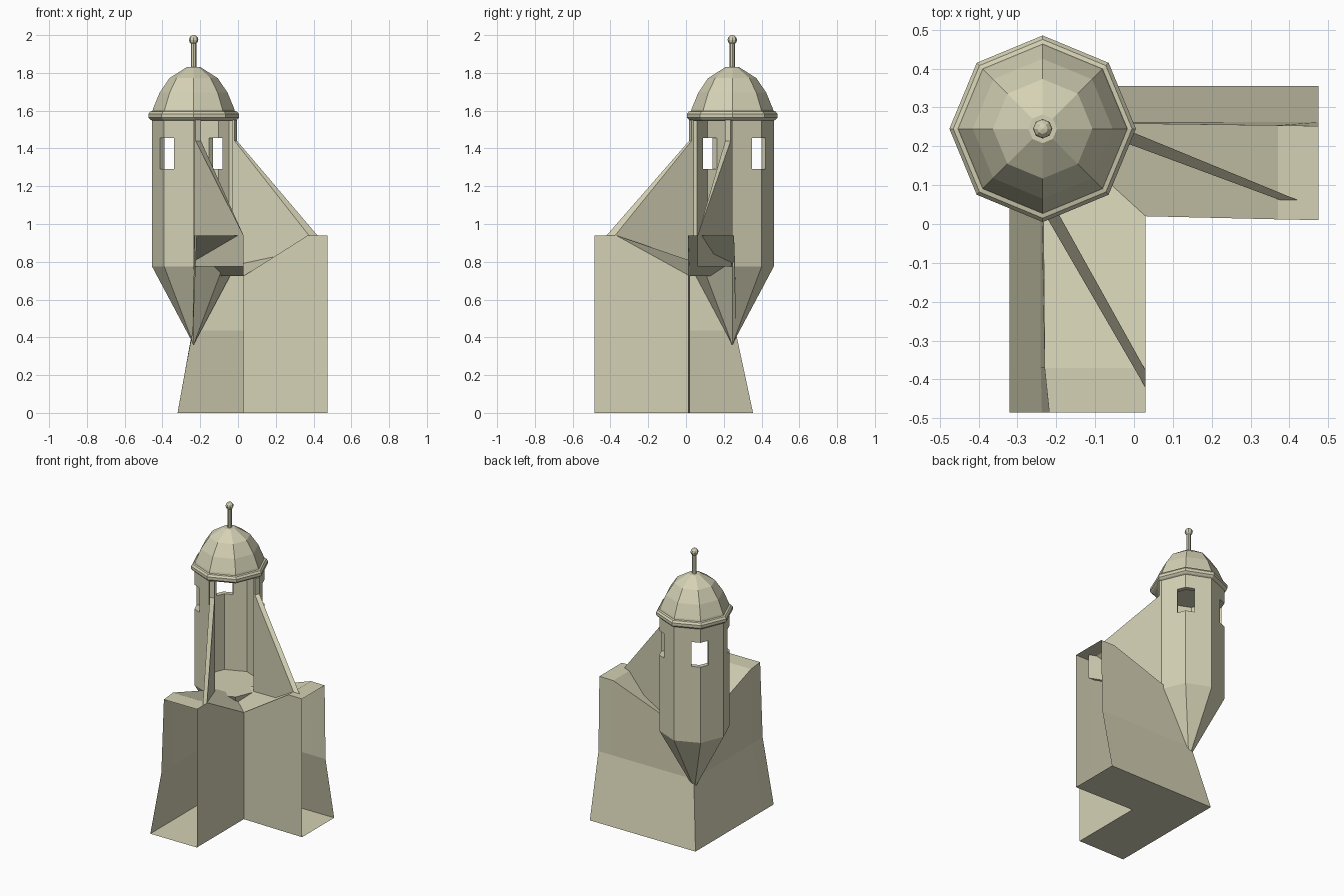
import bpy, bmesh
from math import sin, cos, pi, radians
from mathutils import Matrix, Vector

if "Cube" in bpy.data.objects:
    bpy.data.objects.remove(bpy.data.objects["Cube"])

CX, CY = -0.235, 0.245   # turret axis
stone = bpy.data.materials.new("stone")
stone.diffuse_color = (0.66, 0.64, 0.46, 1)
stone.use_nodes = True
stone.node_tree.nodes["Principled BSDF"].inputs["Base Color"].default_value = stone.diffuse_color


def add_mesh(name, verts, faces, mat=True):
    me = bpy.data.meshes.new(name)
    me.from_pydata(verts, [], faces)
    bm = bmesh.new()
    bm.from_mesh(me)
    bmesh.ops.recalc_face_normals(bm, faces=bm.faces)
    bm.to_mesh(me)
    bm.free()
    if mat:
        me.materials.append(stone)
    ob = bpy.data.objects.new(name, me)
    bpy.context.collection.objects.link(ob)
    return ob


def lathe(name, profile, sides=8):
    """Turn a (radius, z) profile about the turret axis, capped at both ends."""
    verts = [(CX + r * cos(2 * pi * i / sides), CY + r * sin(2 * pi * i / sides), z)
             for r, z in profile for i in range(sides)]
    faces = [(k * sides + i, k * sides + (i + 1) % sides,
              (k + 1) * sides + (i + 1) % sides, (k + 1) * sides + i)
             for k in range(len(profile) - 1) for i in range(sides)]
    faces.append(tuple(range(sides)))
    faces.append(tuple((len(profile) - 1) * sides + i for i in range(sides)))
    return add_mesh(name, verts, faces)


def prism(name, plan, z0, z1):
    n = len(plan)
    verts = [(x, y, z) for z in (z0, z1) for x, y in plan]
    faces = [(i, (i + 1) % n, n + (i + 1) % n, n + i) for i in range(n)]
    faces += [tuple(range(n)), tuple(range(n, 2 * n))]
    return add_mesh(name, verts, faces)


# L-shaped hollow rampart: stations of inner, outer foot, batter line, outer top, top height
stations = [
    ((0.475, 0.01), (0.475, 0.355), (0.475, 0.262), (0.475, 0.252), 0.94),
    ((0.37, 0.012), (0.37, 0.355), (0.37, 0.262), (0.37, 0.254), 0.94),
    ((0.03, 0.02), (-0.32, 0.355), (-0.242, 0.262), (-0.235, 0.262), 0.725),
    ((0.03, -0.37), (-0.32, -0.37), (-0.24, -0.37), (-0.23, -0.37), 0.94),
    ((0.03, -0.485), (-0.32, -0.485), (-0.237, -0.485), (-0.218, -0.485), 0.94),
]
verts, faces = [], []
for inn, foot, mid, top, zt in stations:
    verts += [(*inn, 0), (*foot, 0), (*mid, 0.435), (*top, zt), (*inn, zt)]
for s in range(4):
    for k in range(5):
        faces.append((s * 5 + k, s * 5 + (k + 1) % 5, s * 5 + 5 + (k + 1) % 5, s * 5 + 5 + k))
add_mesh("rampart", verts, faces)

# Tapered corbel under the turret; its top is the turret floor
lathe("corbel", [(0.002, 0.36), (0.015, 0.39), (0.22, 0.775)])

# Turret wall: six of eight sides, open toward the inner corner
ring = [(r, radians(45 * i)) for r, order in ((0.22, range(7)), (0.187, range(6, -1, -1)))
        for i in order]
wall = prism("turret_wall", [(CX + r * cos(a), CY + r * sin(a)) for r, a in ring], 0.775, 1.55)

# Window openings on three corners of the wall
bm = bmesh.new()
for deg in (45, 135, 225):
    m = (Matrix.Translation((CX, CY, 1.373)) @ Matrix.Rotation(radians(deg), 4, 'Z')
         @ Matrix.Translation((0.2, 0, 0)) @ Matrix.Diagonal((0.16, 0.104, 0.166, 1)))
    bmesh.ops.create_cube(bm, size=1, matrix=m)
me = bpy.data.meshes.new("window_cutter")
bm.to_mesh(me)
bm.free()
cutter = bpy.data.objects.new("window_cutter", me)
bpy.context.collection.objects.link(cutter)
cutter.hide_render = True
cutter.display_type = 'WIRE'
mod = wall.modifiers.new("windows", 'BOOLEAN')
mod.object = cutter
mod.operation = 'DIFFERENCE'
mod.solver = 'EXACT'
bpy.context.view_layer.objects.active = wall
wall.select_set(True)
bpy.ops.object.modifier_apply(modifier=mod.name)
bpy.data.objects.remove(cutter)

# Cornice and faceted dome
lathe("cornice", [(0.215, 1.545), (0.23, 1.553), (0.24, 1.563), (0.24, 1.582),
                  (0.23, 1.595), (0.21, 1.6)])
lathe("dome", [(0.22, 1.59), (0.215, 1.61), (0.18, 1.695), (0.128, 1.772), (0.037, 1.83)])

# Finial: rod and ball
lathe("finial_rod", [(0.014, 1.82), (0.014, 1.96)])
lathe("finial_ball", [(0.025 * sin(t), 1.975 - 0.025 * cos(t))
                      for t in [pi * (0.02 + 0.96 * k / 6) for k in range(7)]])


# Sloping wing walls from the open sides of the turret down to the rampart
def wing(name, near, far):
    verts = []
    for n, f in zip(near, far):
        n, f = Vector(n), Vector(f)
        k = n.lerp(f, 0.03)
        verts += [(*n, 0.775), (*n, 1.55), (*k, 1.55), (*k, 1.44), (*f, 0.94), (*f, 0.775)]
    faces = [tuple(range(6)), tuple(range(6, 12))]
    faces += [(i, (i + 1) % 6, 6 + (i + 1) % 6, 6 + i) for i in range(6)]
    add_mesh(name, verts, faces)


wing("wing_right", [(-0.03, 0.212), (-0.018, 0.242)], [(0.375, 0.062), (0.42, 0.062)])
wing("wing_front", [(-0.232, 0.03), (-0.203, 0.042)], [(0.029, -0.42), (0.029, -0.375)])
